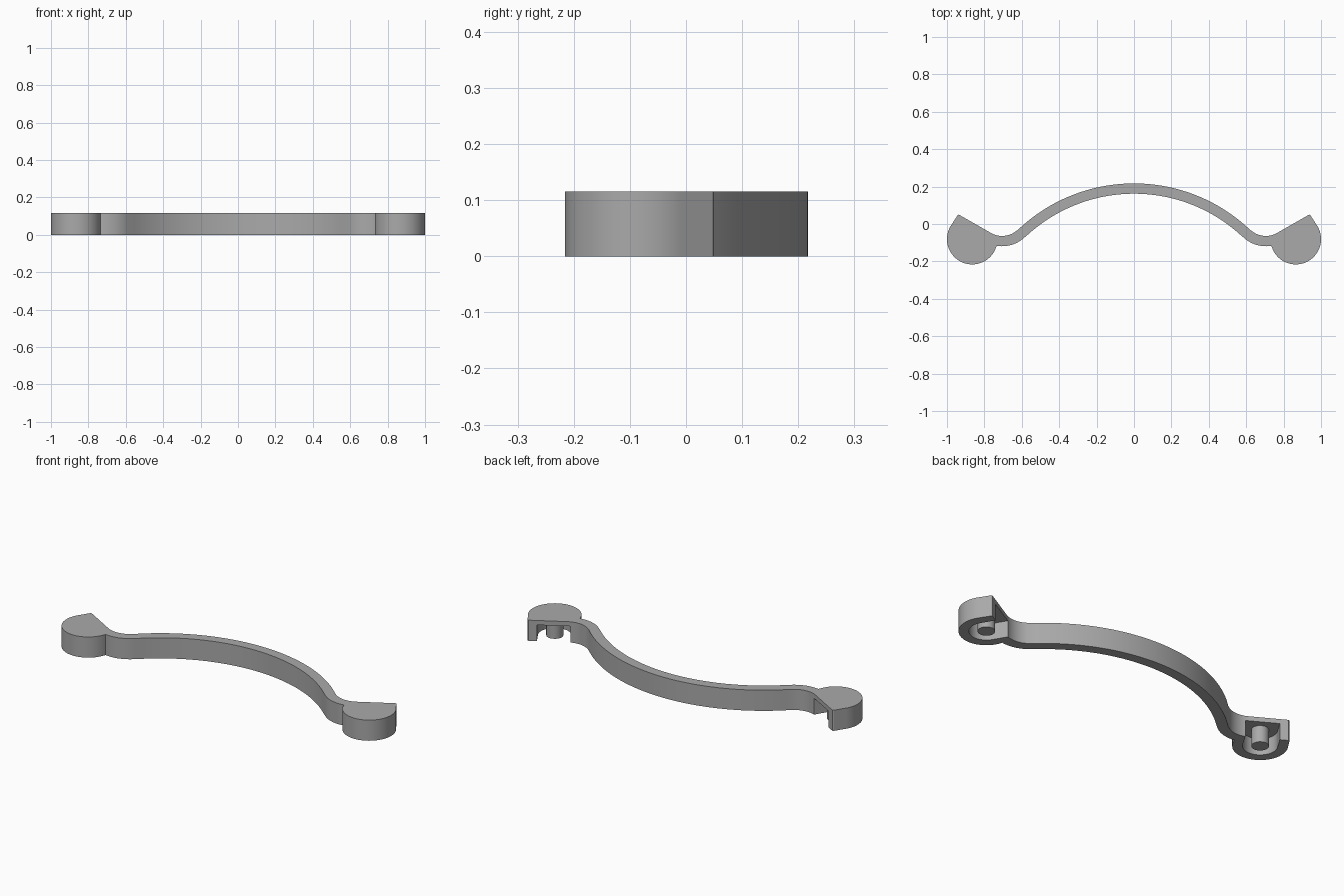
import bpy, bmesh
from math import sin, cos, radians, degrees, atan2, sqrt
from mathutils import Vector

if "Cube" in bpy.data.objects:
    bpy.data.objects.remove(bpy.data.objects["Cube"], do_unlink=True)

HEIGHT, ROOF = 0.115, 0.09
BOW, BOW_R, BAND = Vector((0, -0.683)), 0.9, 0.055    # large bow of the handle
NECK, NECK_R = Vector((0.705, 0.056)), 0.12           # reverse bend beside the end
END, END_R = Vector((0.865, -0.081)), 0.135           # round mounting end
TIP = Vector((0.936, 0.05))
SLOPE = 31                                            # angle of the rear chord

grey = bpy.data.materials.new("Grey plastic")
grey.use_nodes = True
grey.diffuse_color = (0.4, 0.4, 0.4, 1)
grey.node_tree.nodes["Principled BSDF"].inputs["Base Color"].default_value = (0.4, 0.4, 0.4, 1)


def arc(centre, radius, start, end, steps):
    """Points on a circle from start to end, in degrees."""
    angles = [radians(start + (end - start) * i / steps) for i in range(steps + 1)]
    return [centre + radius * Vector((cos(a), sin(a))) for a in angles]


def prism(name, points, bottom, top):
    """Extrude a flat outline upward into a solid."""
    bm = bmesh.new()
    face = bm.faces.new([bm.verts.new((p.x, p.y, bottom)) for p in points])
    result = bmesh.ops.extrude_face_region(bm, geom=[face])
    moved = [v for v in result["geom"] if isinstance(v, bmesh.types.BMVert)]
    bmesh.ops.translate(bm, verts=moved, vec=(0, 0, top - bottom))
    bmesh.ops.recalc_face_normals(bm, faces=bm.faces)
    mesh = bpy.data.meshes.new(name)
    bm.to_mesh(mesh)
    bm.free()
    mesh.materials.append(grey)
    obj = bpy.data.objects.new(name, mesh)
    bpy.context.collection.objects.link(obj)
    return obj


def mirrored(points, side):
    return [Vector((p.x * side, p.y)) for p in points]


# Half outline: rear edge, tip, round end, then the front edge back to the middle
to_neck = NECK - BOW
bend = degrees(atan2(to_neck.y, to_neck.x))
join = Vector((0.734, 0))
join.y = NECK.y - sqrt((NECK_R + BAND) ** 2 - (join.x - NECK.x) ** 2)
join_neck, join_end = join - NECK, join - END
half = arc(BOW, BOW_R, 90, bend, 32)
half += arc(NECK, NECK_R, bend - 180, SLOPE - 90, 16)[1:]
half += [TIP, TIP + Vector((0.007, -0.003))]
half += arc(END, END_R, 35, degrees(atan2(join_end.y, join_end.x)), 48)
half += arc(NECK, NECK_R + BAND, degrees(atan2(join_neck.y, join_neck.x)), bend - 180, 12)
half += arc(BOW, BOW_R - BAND, bend, 90, 32)[1:]
handle = prism("handle", half + mirrored(half, -1)[-2:0:-1], 0, HEIGHT)

# Pockets underneath both ends, open through the rear chord
pocket = arc(END, 0.085, SLOPE - 180, SLOPE, 32)
out = 0.3 * Vector((-sin(radians(SLOPE)), cos(radians(SLOPE))))
pocket += [pocket[-1] + out, pocket[0] + out]
cutters = []
for side in (1, -1):
    cutter = prism("pocket_cutter", mirrored(pocket, side), -0.05, ROOF)
    cutter.hide_render = True
    cutters.append(cutter)
    cut = handle.modifiers.new("pocket", "BOOLEAN")
    cut.operation, cut.solver, cut.object = "DIFFERENCE", "EXACT", cutter

bpy.context.view_layer.update()
evaluated = handle.evaluated_get(bpy.context.evaluated_depsgraph_get())
carved = bpy.data.meshes.new_from_object(evaluated)
handle.modifiers.clear()
handle.data = carved
for cutter in cutters:
    bpy.data.objects.remove(cutter, do_unlink=True)

# Mounting pins in the pockets
parts = [handle]
for side, name in ((1, "left_pin"), (-1, "right_pin")):
    circle = arc(END, 0.043, 0, 360, 32)[:-1]
    parts.append(prism(name, mirrored(circle, side), 0, ROOF + 0.01))

# Smooth curved walls, crisp rims
bpy.ops.object.select_all(action="DESELECT")
for part in parts:
    part.select_set(True)
bpy.context.view_layer.objects.active = handle
bpy.ops.object.shade_smooth_by_angle(angle=radians(30))
